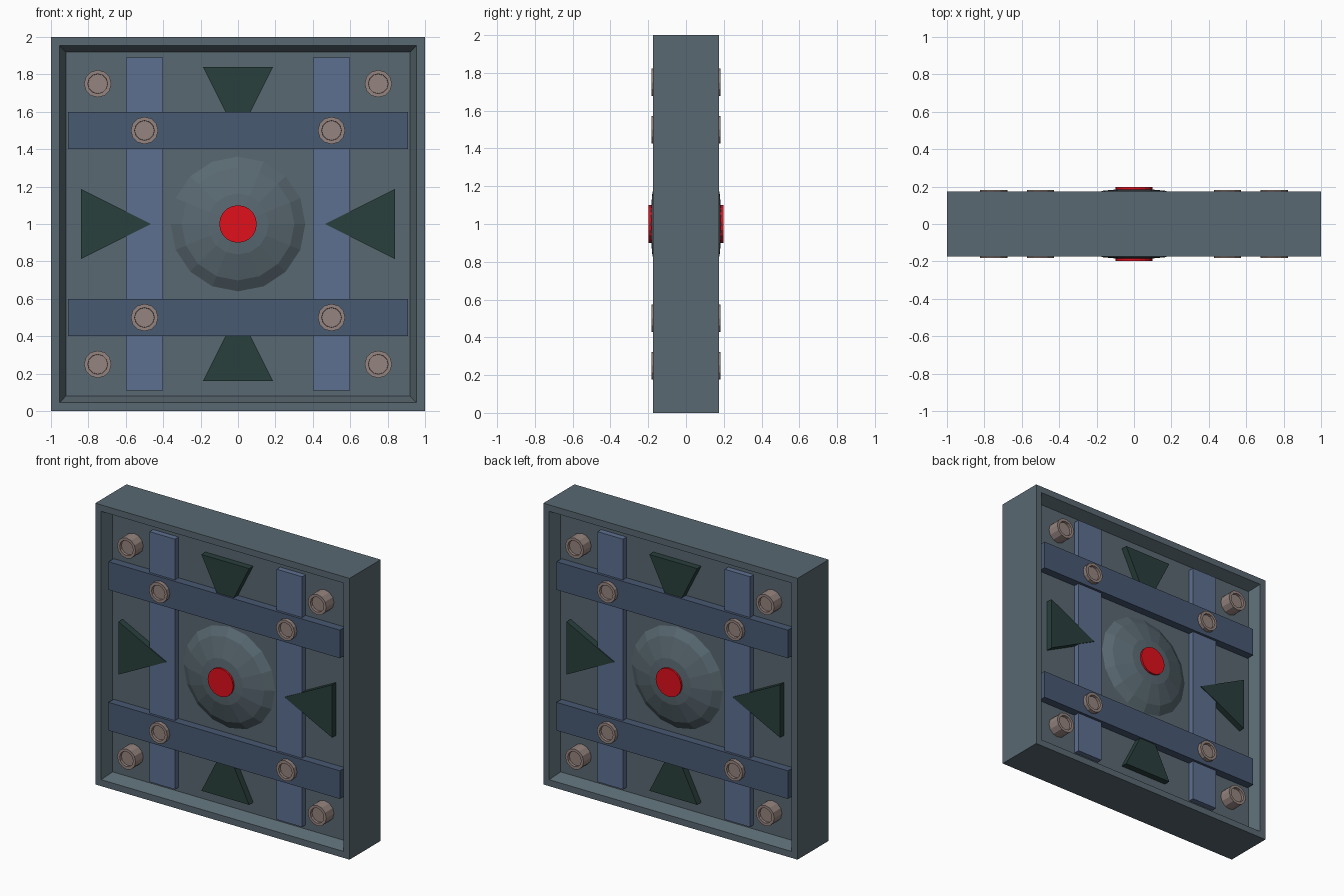
import bpy, bmesh
from math import pi
from mathutils import Matrix, Vector

if "Cube" in bpy.data.objects:
    bpy.data.objects.remove(bpy.data.objects["Cube"])


def material(name, rgb):
    m = bpy.data.materials.new(name)
    m.diffuse_color = (*rgb, 1)
    m.use_nodes = True
    m.node_tree.nodes["Principled BSDF"].inputs["Base Color"].default_value = m.diffuse_color
    return m


SLATE = material("slate", (0.10, 0.14, 0.165))
LIGHT_BLUE = material("light_blue", (0.11, 0.16, 0.28))
DARK_BLUE = material("dark_blue", (0.065, 0.10, 0.17))
GREEN = material("dark_green", (0.022, 0.05, 0.045))
BOLT = material("bolt_metal", (0.30, 0.23, 0.21))
RED = material("red", (0.75, 0.005, 0.012))
TO_Y = Matrix.Rotation(pi / 2, 4, 'X')   # turns a z axis to face the front


def finish(bm, name, mat):
    bmesh.ops.recalc_face_normals(bm, faces=bm.faces)
    me = bpy.data.meshes.new(name)
    bm.to_mesh(me)
    bm.free()
    me.materials.append(mat)
    ob = bpy.data.objects.new(name, me)
    bpy.context.collection.objects.link(ob)
    return ob


def box_bm(center, size):
    bm = bmesh.new()
    bmesh.ops.create_cube(bm, size=1, matrix=Matrix.Translation(center) @ Matrix.Diagonal((*size, 1)))
    return bm


def disc(name, x, z, radius, half, sides, mat, rim=0, recess=0):
    # cylinder running through the panel, both ends optionally dished
    bm = bmesh.new()
    bmesh.ops.create_cone(bm, cap_ends=True, segments=sides, radius1=radius, radius2=radius,
                          depth=2 * half, matrix=Matrix.Translation((x, 0, z)) @ TO_Y)
    if rim:
        bm.normal_update()
        caps = [f for f in bm.faces if abs(f.normal.y) > 0.9]
        bmesh.ops.inset_individual(bm, faces=caps, thickness=rim)
        bmesh.ops.inset_individual(bm, faces=caps, thickness=0.001, depth=-recess)
    return finish(bm, name, mat)


# square frame with sloped recess on both faces
bm = box_bm((0, 0, 1), (2, 0.35, 2))
bm.normal_update()
faces = [f for f in bm.faces if abs(f.normal.y) > 0.9]
bmesh.ops.inset_individual(bm, faces=faces, thickness=0.065)
bmesh.ops.inset_individual(bm, faces=faces, thickness=0.05, depth=-0.078)
finish(bm, "frame", SLATE)

# crossing straps
for s in (-1, 1):
    finish(box_bm((0.5 * s, 0, 1), (0.2, 0.274, 1.78)), "vertical_strap", LIGHT_BLUE)
    finish(box_bm((0, 0, 1 + 0.5 * s), (1.82, 0.31, 0.2)), "horizontal_strap", DARK_BLUE)

# bolts in the corners and on the strap crossings
for sx in (-1, 1):
    for sz in (-1, 1):
        for d, name in ((0.75, "corner_bolt"), (0.5, "strap_bolt")):
            disc(name, d * sx, 1 + d * sz, 0.073, 0.183, 12, BOLT, 0.02, 0.018)

# triangular wedges pointing at the centre
for i in range(4):
    bm = bmesh.new()
    turn = Matrix.Translation((0, 0, 1)) @ Matrix.Rotation(i * pi / 2, 4, 'Y')
    vs = [bm.verts.new(turn @ Vector((x, -0.143, z)))
          for x, z in ((-0.188, 0.84), (0.188, 0.84), (0, 0.465))]
    face = bm.faces.new(vs)
    ext = bmesh.ops.extrude_face_region(bm, geom=[face], use_keep_orig=True)
    bmesh.ops.translate(bm, vec=(0, 0.286, 0),
                        verts=[v for v in ext["geom"] if isinstance(v, bmesh.types.BMVert)])
    finish(bm, "triangle_wedge", GREEN)

# flattened low-poly dome showing on both faces
bm = bmesh.new()
bmesh.ops.create_uvsphere(bm, u_segments=16, v_segments=8, radius=1,
                          matrix=Matrix.Translation((0, 0, 1)) @ Matrix.Diagonal((0.427, 0.193, 0.427, 1)) @ TO_Y)
finish(bm, "dome", SLATE)

# red centre button
disc("button", 0, 1, 0.1, 0.198, 20, RED)
